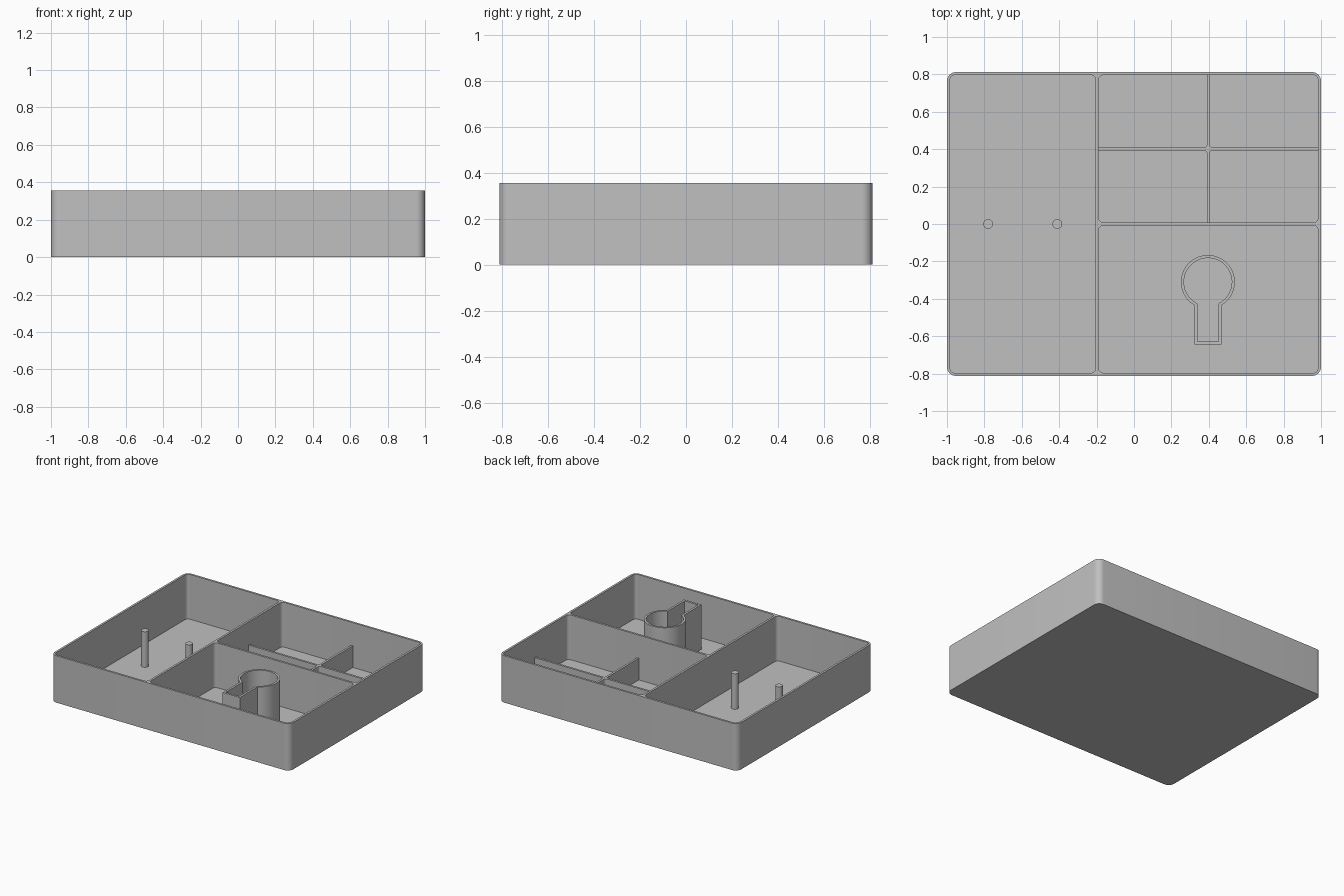
import bpy, bmesh, math

if "Cube" in bpy.data.objects:
    bpy.data.objects.remove(bpy.data.objects["Cube"])

H, FLOOR, WALL = 0.355, 0.016, 0.016
W, D = 1.0, 0.812                      # half width, half depth

gray = bpy.data.materials.new("light_gray")
gray.diffuse_color = (0.53, 0.53, 0.53, 1)
gray.use_nodes = True
gray.node_tree.nodes["Principled BSDF"].inputs["Base Color"].default_value = gray.diffuse_color


def new_object(name, bm):
    bmesh.ops.recalc_face_normals(bm, faces=bm.faces)
    me = bpy.data.meshes.new(name)
    bm.to_mesh(me)
    bm.free()
    me.materials.append(gray)
    ob = bpy.data.objects.new(name, me)
    bpy.context.collection.objects.link(ob)
    return ob


def prism(name, pts, z0, z1):
    """Extrude a closed outline upward."""
    bm = bmesh.new()
    face = bm.faces.new([bm.verts.new((x, y, z0)) for x, y in pts])
    top = bmesh.ops.extrude_face_region(bm, geom=[face])["geom"]
    for v in top:
        if isinstance(v, bmesh.types.BMVert):
            v.co.z = z1
    return new_object(name, bm)


def arc(cx, cy, r, a0, a1, n):
    return [(cx + r * math.cos(math.radians(a0 + (a1 - a0) * i / n)),
             cy + r * math.sin(math.radians(a0 + (a1 - a0) * i / n))) for i in range(n + 1)]


def round_rect(x0, x1, y0, y1, r):
    corners = [(x1 - r, y1 - r), (x0 + r, y1 - r), (x0 + r, y0 + r), (x1 - r, y0 + r)]
    return [p for k, (cx, cy) in enumerate(corners)
            for p in arc(cx, cy, r, 90 * k, 90 * k + 90, 8)]


def activate(ob):
    bpy.ops.object.select_all(action='DESELECT')
    ob.select_set(True)
    bpy.context.view_layer.objects.active = ob


# tray body with three rounded pockets
tray = prism("tray", round_rect(-W, W, -D, D, 0.048), 0, H)
split, h = -0.197, WALL / 2
ix, iy = W - WALL, D - WALL
pockets = [(-ix, split - h, -iy, iy),
           (split + h, ix, h, iy),
           (split + h, ix, -iy, -h)]
for p in pockets:
    cutter = prism("pocket_cutter", round_rect(*p, 0.026), FLOOR, H + 0.1)
    cutter.hide_render = True
    mod = tray.modifiers.new("pocket", 'BOOLEAN')
    mod.operation, mod.solver, mod.object = 'DIFFERENCE', 'EXACT', cutter
    activate(tray)
    bpy.ops.object.modifier_apply(modifier=mod.name)
    bpy.data.objects.remove(cutter)

# low cross divider with small fillets in the middle
cx, cy = (split + h + ix) / 2, (h + iy) / 2
a, b, r = (ix - split - h) / 2 + 0.004, (iy - h) / 2 + 0.004, 0.014
cross = []
for sx, sy in ((1, 1), (-1, 1), (-1, -1), (1, -1)):
    quad = [(a, h)] + arc(h + r, h + r, r, 270, 180, 5) + [(h, b)]
    if sx * sy < 0:
        quad.reverse()
    cross += [(cx + sx * x, cy + sy * y) for x, y in quad]
divider = prism("cross_divider", cross, FLOOR - 0.004, 0.18)

# two posts in the long pocket
posts = [prism(n, arc(x, 0, 0.026, 0, 345, 23), FLOOR - 0.004, 0.285)
         for n, x in (("left_post", -0.78), ("right_post", -0.41))]


# keyhole shaped holder
def keyhole(r, hw, end):
    t = math.degrees(math.asin(hw / r))
    return [(0.395 + x, y) for x, y in
            arc(0, -0.31, r, -90 + t, 270 - t, 48) + [(-hw, end), (hw, end)]]


bm = bmesh.new()
outer, inner = keyhole(0.144, 0.072, -0.645), keyhole(0.128, 0.056, -0.629)
z0 = FLOOR - 0.004
loops = [[bm.verts.new((x, y, z)) for x, y in pts]
         for pts, z in ((outer, z0), (outer, H), (inner, H), (inner, z0))]
n = len(outer)
for k in range(4):
    A, B = loops[k], loops[(k + 1) % 4]
    for i in range(n):
        j = (i + 1) % n
        bm.faces.new((A[i], A[j], B[j], B[i]))
holder = new_object("keyhole_holder", bm)

for ob in [tray, divider, holder] + posts:
    activate(ob)
    bpy.ops.object.shade_smooth_by_angle(angle=math.radians(30))
